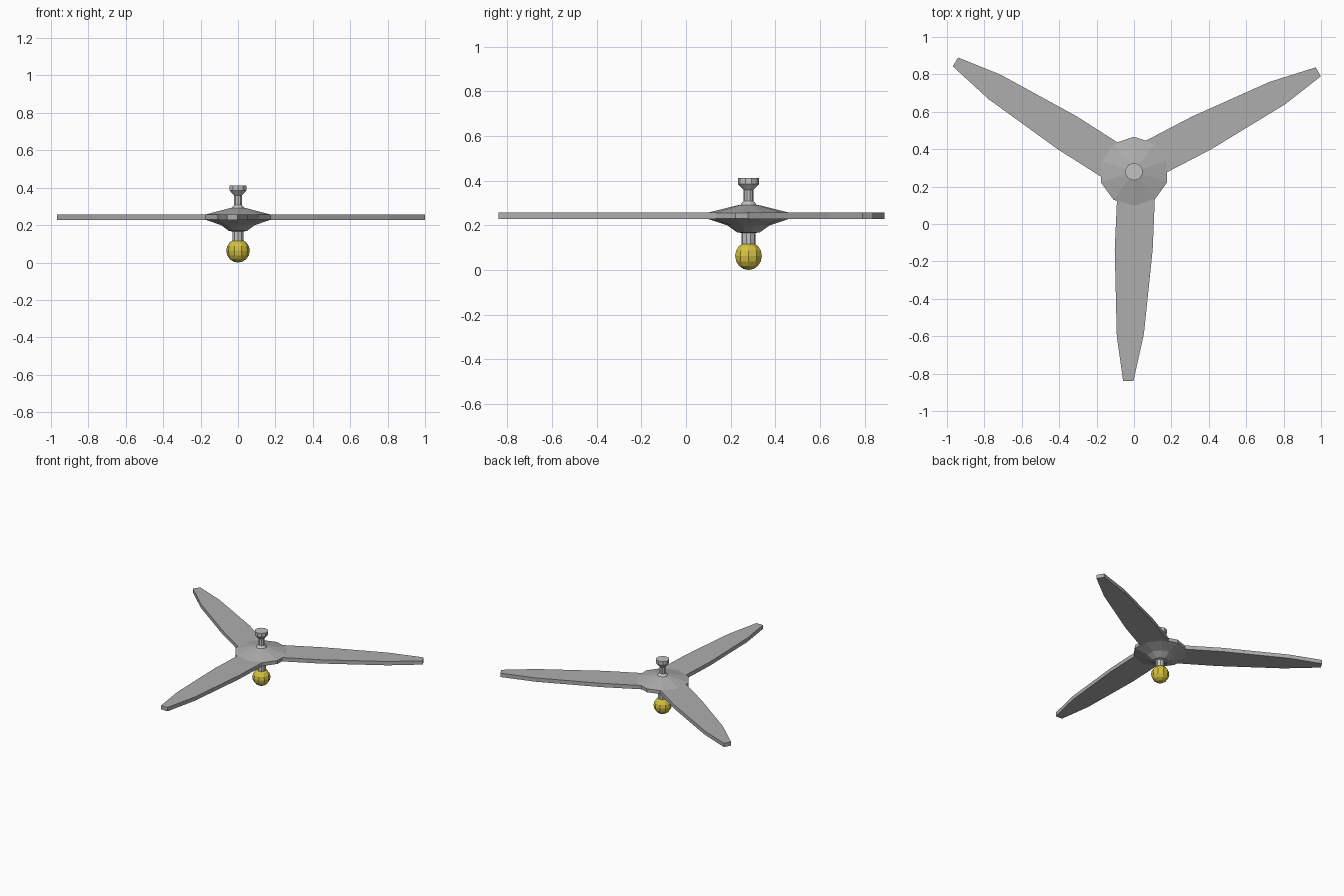
import bpy, bmesh, math
from mathutils import Matrix

if "Cube" in bpy.data.objects:
    bpy.data.objects.remove(bpy.data.objects["Cube"])

CY = 0.28    # fan axis position in y
SIDES = 10


def material(name, rgb):
    m = bpy.data.materials.new(name)
    m.diffuse_color = (*rgb, 1)
    m.use_nodes = True
    m.node_tree.nodes["Principled BSDF"].inputs["Base Color"].default_value = m.diffuse_color
    return m


blade_grey = material("blade grey", (0.42, 0.42, 0.42))
metal = material("light metal", (0.54, 0.54, 0.54))
yellow = material("bulb yellow", (0.66, 0.54, 0.05))


def finish(name, bm, mat):
    bmesh.ops.recalc_face_normals(bm, faces=bm.faces)
    me = bpy.data.meshes.new(name)
    bm.to_mesh(me)
    bm.free()
    me.materials.append(mat)
    ob = bpy.data.objects.new(name, me)
    ob.location.y = CY
    bpy.context.collection.objects.link(ob)
    return ob


def lathe(name, profile, mat):
    """Closed turned solid from (radius, z) points, with flat end caps."""
    bm = bmesh.new()
    rings = []
    for r, z in profile:
        rings.append([bm.verts.new((r * math.cos(a), r * math.sin(a), z))
                      for a in (math.tau * k / SIDES - math.pi / 2 for k in range(SIDES))])
    for lo, hi in zip(rings, rings[1:]):
        for k in range(SIDES):
            n = (k + 1) % SIDES
            bm.faces.new((lo[k], lo[n], hi[n], hi[k]))
    bm.faces.new(rings[0])
    bm.faces.new(rings[-1])
    return finish(name, bm, mat)


# Ceiling mount and down rod
lathe("ceiling_mount", [(0.040, 0.285), (0.035, 0.294), (0.022, 0.308), (0.022, 0.358),
                        (0.047, 0.385), (0.047, 0.413)], metal)

# Motor housing
lathe("motor_hub", [(0.050, 0.168), (0.095, 0.200), (0.186, 0.230),
                    (0.186, 0.256), (0.040, 0.292)], blade_grey)

# Lamp holder
lathe("lamp_holder", [(0.032, 0.105), (0.032, 0.165), (0.050, 0.170)], metal)

# Globe bulb
bm = bmesh.new()
bmesh.ops.create_uvsphere(bm, u_segments=SIDES, v_segments=8, radius=0.063,
                          matrix=Matrix.Translation((0, 0, 0.063)) @ Matrix.Rotation(math.pi / 2, 4, 'Z'))
finish("globe_bulb", bm, yellow)

# Three swept blades
outline = [(0.112, -0.13), (0.100, -0.415), (0.053, -0.868), (-0.003, -1.12),
           (-0.058, -1.12), (-0.092, -0.88), (-0.103, -0.415), (-0.090, -0.13)]
for i in range(3):
    bm = bmesh.new()
    face = bm.faces.new([bm.verts.new((x, y, 0.228)) for x, y in outline])
    ext = bmesh.ops.extrude_face_region(bm, geom=[face], use_keep_orig=True)
    top = [v for v in ext["geom"] if isinstance(v, bmesh.types.BMVert)]
    bmesh.ops.translate(bm, verts=top, vec=(0, 0, 0.029))
    blade = finish(f"fan_blade_{i + 1}", bm, blade_grey)
    blade.rotation_euler.z = math.tau * i / 3
